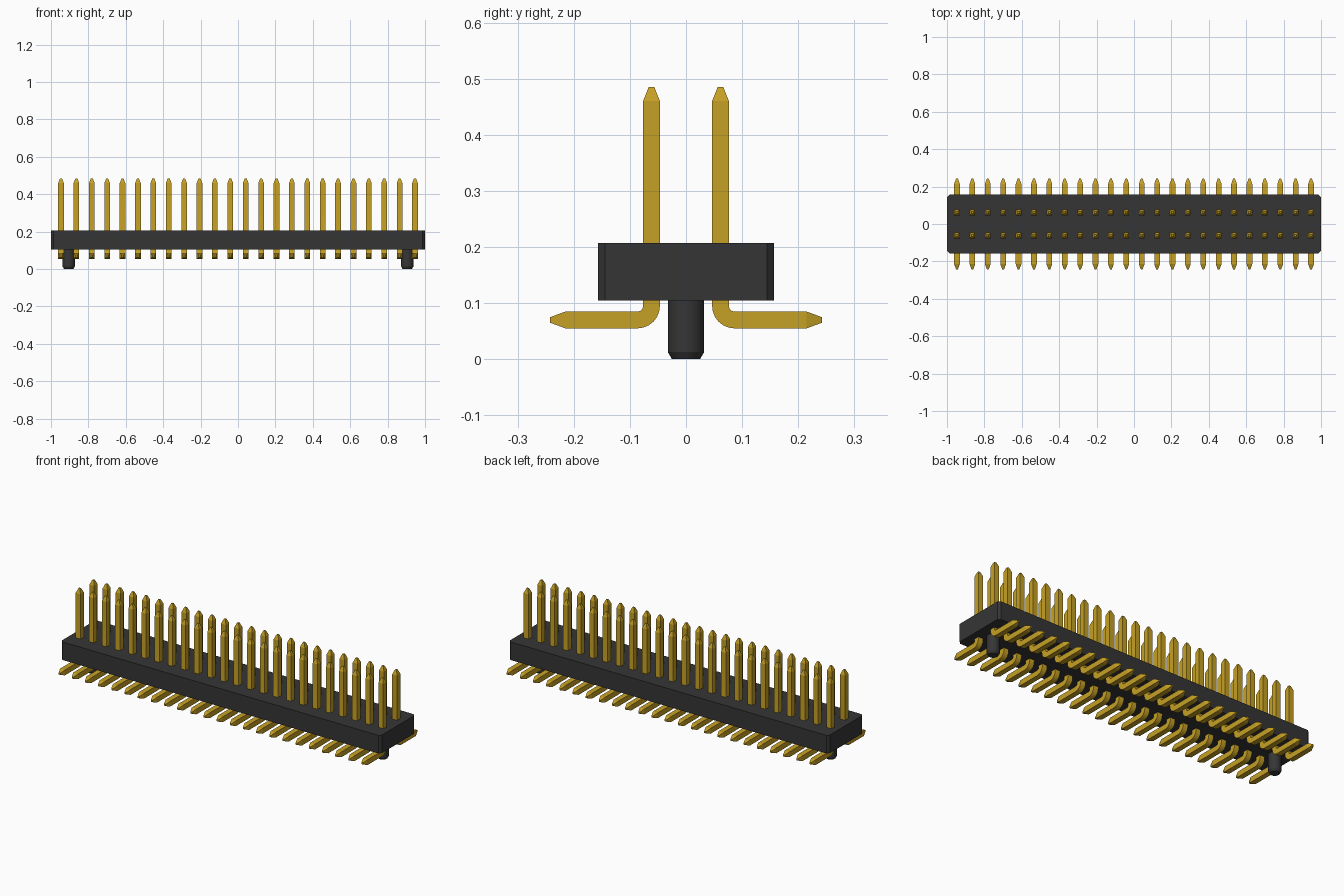
import bpy, bmesh, math
from mathutils import Vector

cube = bpy.data.objects.get("Cube")
if cube:
    bpy.data.objects.remove(cube, do_unlink=True)


def material(name, rgb, metallic=0.0):
    m = bpy.data.materials.new(name)
    m.use_nodes = True
    m.diffuse_color = (*rgb, 1)
    bsdf = m.node_tree.nodes["Principled BSDF"]
    bsdf.inputs["Base Color"].default_value = (*rgb, 1)
    bsdf.inputs["Metallic"].default_value = metallic
    return m


BLACK = material("black plastic", (0.036, 0.036, 0.036))
GOLD = material("gold", (0.56, 0.35, 0.018))


def loft(name, rings, mat):
    """Mesh made by joining equal-sized rings of points, capped at both ends."""
    bm = bmesh.new()
    loops = [[bm.verts.new(p) for p in ring] for ring in rings]
    n = len(loops[0])
    for a, b in zip(loops, loops[1:]):
        for i in range(n):
            j = (i + 1) % n
            bm.faces.new((a[i], a[j], b[j], b[i]))
    bm.faces.new(loops[0])
    bm.faces.new(loops[-1])
    bmesh.ops.recalc_face_normals(bm, faces=bm.faces)
    me = bpy.data.meshes.new(name)
    bm.to_mesh(me)
    bm.free()
    me.materials.append(mat)
    return me


def add(name, mesh, location=(0, 0, 0), turn=0.0):
    ob = bpy.data.objects.new(name, mesh)
    ob.location = location
    ob.rotation_euler.z = turn
    bpy.context.collection.objects.link(ob)
    return ob


def smooth(ob, degrees):
    bpy.ops.object.select_all(action='DESELECT')
    ob.select_set(True)
    bpy.context.view_layer.objects.active = ob
    bpy.ops.object.shade_smooth_by_angle(angle=math.radians(degrees))


# Housing: long block with chamfered upright corners
HX, HY, C = 1.0, 0.157, 0.013
outline = [(HX, -HY + C), (HX, HY - C), (HX - C, HY), (-HX + C, HY),
           (-HX, HY - C), (-HX, -HY + C), (-HX + C, -HY), (HX - C, -HY)]
add("housing", loft("housing", [[(x, y, z) for x, y in outline]
                                for z in (0.105, 0.207)], BLACK))

# Locating pegs: round posts with a chamfered lower end
peg_profile = [(0.025, 0.0), (0.0325, 0.013), (0.0325, 0.11)]
peg_mesh = loft("peg", [[(r * math.cos(a), r * math.sin(a), z)
                         for a in (math.tau * i / 32 for i in range(32))]
                        for r, z in peg_profile], BLACK)
pegs = [add(side + "_peg", peg_mesh, (x, 0, 0))
        for side, x in (("right", -0.905), ("left", 0.905))]
smooth(pegs[0], 25)

# Pin: square bar swept from the upright tip, round a bend, out to the foot tip
W, TIP = 0.015, 0.005            # half widths of the bar and its blunt points
PY, FOOT_Z, R = 0.0615, 0.07, 0.025
path = [(-PY, 0.485, 0, TIP), (-PY, 0.46, 0, W)]
for i in range(7):
    a = math.pi / 2 * i / 6
    path.append((-PY - R + R * math.cos(a), FOOT_Z + R - R * math.sin(a), a, W))
path += [(-0.215, FOOT_Z, math.pi / 2, W), (-0.242, FOOT_Z, math.pi / 2, TIP)]

rings = []
for y, z, a, h in path:
    across = Vector((0, math.cos(a), -math.sin(a)))
    rings.append([Vector((sx * h, y, z)) + across * (sy * h)
                  for sx, sy in ((-1, -1), (1, -1), (1, 1), (-1, 1))])
pin_mesh = loft("pin", rings, GOLD)

# Two rows of pins, the back row turned about
COUNT, PITCH = 24, 0.0823
pins = []
for row, turn in (("front", 0.0), ("back", math.pi)):
    for i in range(COUNT):
        x = (i - (COUNT - 1) / 2) * PITCH
        pins.append(add(f"{row}_pin_{i + 1}", pin_mesh, (x, 0, 0), turn))
smooth(pins[0], 20)
